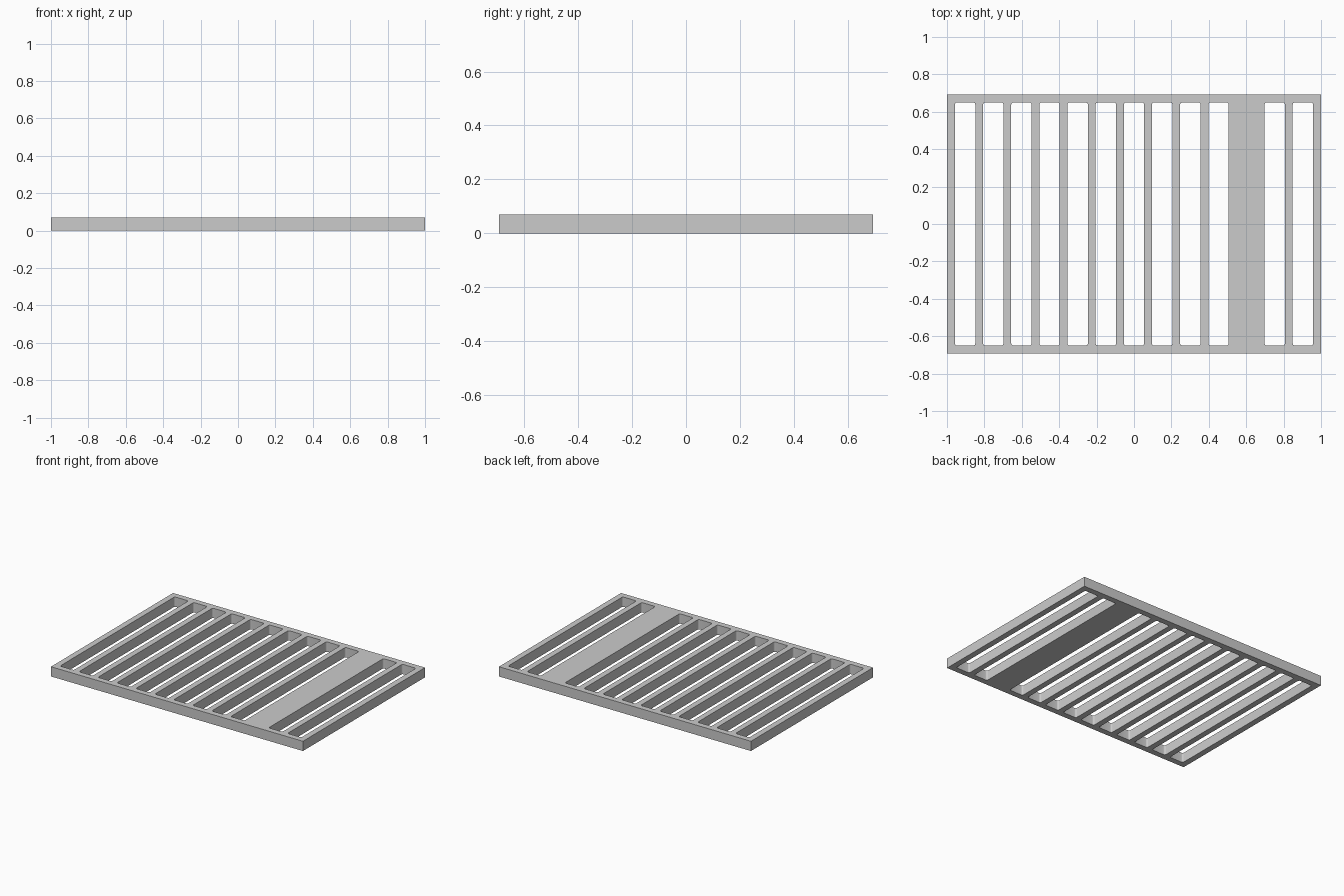
import bpy
import math

if "Cube" in bpy.data.objects:
    bpy.data.objects.remove(bpy.data.objects["Cube"])

HALF_X, HALF_Y, HEIGHT = 1.0, 0.692, 0.07
PITCH, SLOT_W, SLOT_Y, RADIUS = 0.1505, 0.109, 0.65, 0.012

grey = bpy.data.materials.new("plain grey")
grey.diffuse_color = (0.6, 0.6, 0.6, 1)
grey.use_nodes = True
grey.node_tree.nodes["Principled BSDF"].inputs["Base Color"].default_value = grey.diffuse_color

curve = bpy.data.curves.new("slotted_panel", "CURVE")
curve.dimensions = "2D"
curve.fill_mode = "BOTH"
curve.extrude = HEIGHT / 2


def add_outline(points):
    spline = curve.splines.new("POLY")
    spline.points.add(len(points) - 1)
    for p, (x, y) in zip(spline.points, points):
        p.co = (x, y, 0, 1)
    spline.use_cyclic_u = True


def rounded_rect(cx, hx, hy, r, steps=4):
    pts = []
    for q, (sx, sy) in enumerate([(1, 1), (-1, 1), (-1, -1), (1, -1)]):
        for i in range(steps + 1):
            a = math.pi / 2 * (q + i / steps)
            pts.append((cx + sx * (hx - r) + r * math.cos(a),
                        sy * (hy - r) + r * math.sin(a)))
    return pts


# outer frame edge
add_outline([(-HALF_X, -HALF_Y), (HALF_X, -HALF_Y), (HALF_X, HALF_Y), (-HALF_X, HALF_Y)])

# evenly spaced slots, one left out to make the wide slat
for i in range(13):
    if i != 10:
        add_outline(rounded_rect((i - 6) * PITCH, SLOT_W / 2, SLOT_Y, RADIUS))

# panel as a mesh standing on the ground
panel = bpy.data.objects.new("slotted_panel", curve)
bpy.context.collection.objects.link(panel)
panel.location.z = HEIGHT / 2
panel.data.materials.append(grey)
bpy.context.view_layer.objects.active = panel
panel.select_set(True)
bpy.ops.object.convert(target="MESH")
bpy.ops.object.shade_smooth_by_angle(angle=math.radians(30))
